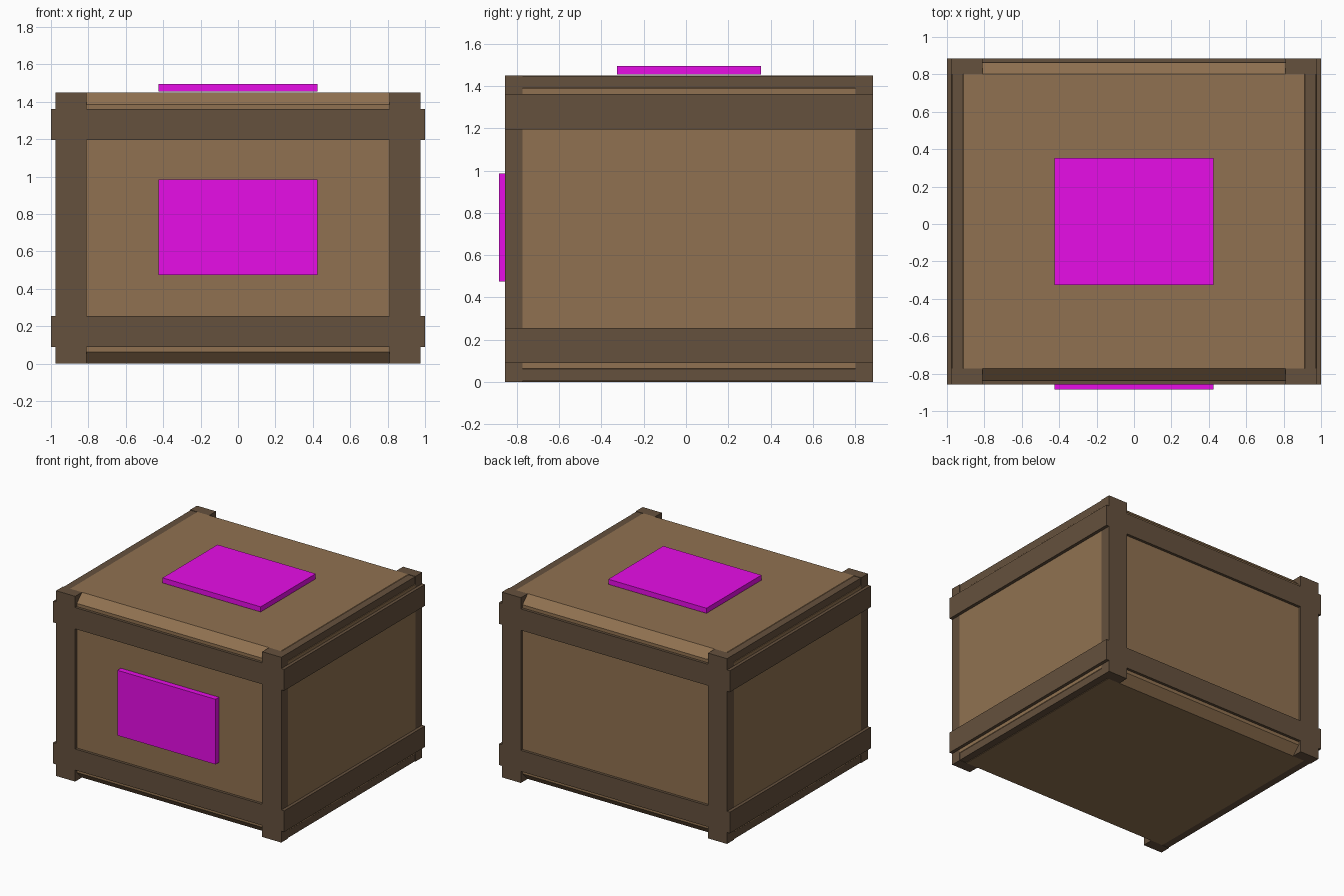
import bpy
import bmesh

cube = bpy.data.objects.get("Cube")
if cube:
    bpy.data.objects.remove(cube, do_unlink=True)


def material(name, rgb):
    m = bpy.data.materials.new(name)
    m.use_nodes = True
    m.diffuse_color = (*rgb, 1)
    m.node_tree.nodes["Principled BSDF"].inputs["Base Color"].default_value = (*rgb, 1)
    return m


LIGHT = material("light_wood", (0.28, 0.167, 0.082))
DARK = material("dark_wood", (0.13, 0.082, 0.047))
PINK = material("magenta", (0.8, 0.004, 0.8))


def box(name, x, y, z, mat, chamfer=0):
    """Box from (low, high) ranges on each axis, with optional flat chamfers."""
    bm = bmesh.new()
    bmesh.ops.create_cube(bm, size=1)
    for v in bm.verts:
        v.co = [r[0] if c < 0 else r[1] for c, r in zip(v.co, (x, y, z))]
    if chamfer:
        bmesh.ops.bevel(bm, geom=bm.edges[:], offset=chamfer, segments=1, affect='EDGES')
    bmesh.ops.recalc_face_normals(bm, faces=bm.faces[:])
    mesh = bpy.data.meshes.new(name)
    bm.to_mesh(mesh)
    bm.free()
    mesh.materials.append(mat)
    obj = bpy.data.objects.new(name, mesh)
    bpy.context.collection.objects.link(obj)
    return obj


def span(a, b, side=1, centre=0):
    """Range a..b, mirrored about centre when side is -1."""
    return sorted((centre + side * a, centre + side * b))


CY = 0.014             # middle of the crate in y
HALF, DEEP = 0.975, 0.871
TOP = 1.45
GAP = 0.003            # keeps buried frame wood just under the panels
RAILS = {"lower": (0.09, 0.255), "upper": (1.195, 1.362)}

# Chamfered panel body
box("crate_body", (-HALF, HALF), span(-0.85, 0.85, 1, CY), (0, TOP), LIGHT, 0.063)

for sx, side in ((1, "left"), (-1, "right")):
    # Corner posts, flush with the body sides
    for sy, end in ((1, "back"), (-1, "front")):
        box(f"{end}_{side}_post", span(0.81, HALF, sx), span(0.787, DEEP, sy, CY), (0, TOP), DARK)
    # Beams filling the chamfers along the top and bottom side edges
    for level, z in (("top", (1.36, TOP - GAP)), ("bottom", (GAP, 0.09))):
        box(f"{level}_{side}_beam", span(0.81, HALF - GAP, sx), span(-0.8, 0.8, 1, CY), z, DARK)
    # Raised rails on the sides
    for level, z in RAILS.items():
        box(f"{level}_{side}_rail", span(HALF, 1, sx), span(-DEEP, DEEP, 1, CY), z, DARK)

# Rails between the posts on front and back
for sy, end in ((1, "back"), (-1, "front")):
    for level, z in RAILS.items():
        box(f"{level}_{end}_rail", (-0.81, 0.81), span(0.83, DEEP, sy, CY), z, DARK)

# Coloured plates on front and lid
box("front_plate", (-0.425, 0.425), (-0.885, -0.842), (0.475, 0.985), PINK)
box("top_plate", (-0.425, 0.425), span(-0.34, 0.34, 1, CY), (1.455, 1.495), PINK)
